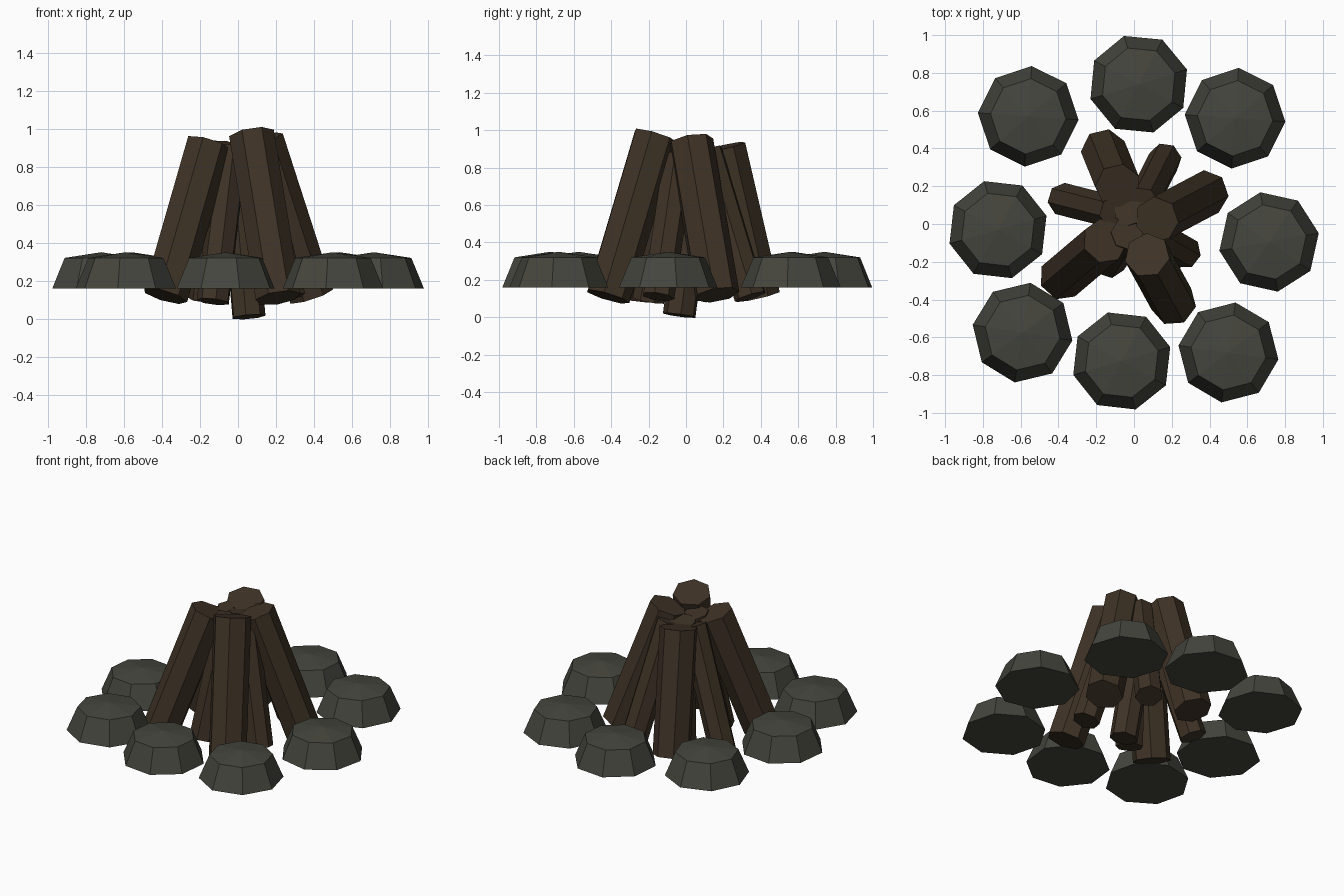
import bpy, bmesh
from math import radians, cos, sin, pi
from mathutils import Vector

if "Cube" in bpy.data.objects:
    bpy.data.objects.remove(bpy.data.objects["Cube"])


def material(name, rgb):
    m = bpy.data.materials.new(name)
    m.diffuse_color = (*rgb, 1)
    m.use_nodes = True
    m.node_tree.nodes["Principled BSDF"].inputs["Base Color"].default_value = m.diffuse_color
    return m


def make_object(name, bm, mat):
    bmesh.ops.recalc_face_normals(bm, faces=bm.faces)
    me = bpy.data.meshes.new(name)
    bm.to_mesh(me)
    bm.free()
    me.materials.append(mat)
    ob = bpy.data.objects.new(name, me)
    bpy.context.collection.objects.link(ob)
    return ob


wood = material("bark_brown", (0.048, 0.032, 0.019))
rock = material("stone_grey", (0.06, 0.06, 0.048))


def stone(name, x, y, turn):
    """Flat-bottomed eight-sided boulder with a shallow crown."""
    bm = bmesh.new()

    def ring(r, z):
        return [bm.verts.new((x + r * cos(radians(turn) + i * pi / 4),
                              y + r * sin(radians(turn) + i * pi / 4), z))
                for i in range(8)]
    base, rim = ring(0.267, 0.16), ring(0.2, 0.32)
    crown = bm.verts.new((x, y, 0.35))
    bm.faces.new(base[::-1])
    for i in range(8):
        j = (i + 1) % 8
        bm.faces.new((base[i], base[j], rim[j], rim[i]))
        bm.faces.new((rim[i], rim[j], crown))
    make_object(name, bm, rock)


def log(name, foot, top, r, turn=0):
    """Seven-sided log between two end centres, ends cut square."""
    foot, top = Vector(foot), Vector(top)
    axis = top - foot
    bm = bmesh.new()
    bmesh.ops.create_cone(bm, cap_ends=True, segments=7, radius1=r,
                          radius2=r, depth=axis.length)
    rot = axis.to_track_quat('Z', 'Y').to_matrix()
    for v in bm.verts:
        a = radians(turn)
        x, y, z = v.co
        p = Vector((x * cos(a) - y * sin(a), x * sin(a) + y * cos(a), z))
        v.co = rot @ p + (foot + top) / 2
    make_object(name, bm, wood)


# Ring of stones: centre x, y and turn
stones = [(-0.56, 0.57, -4), (0.025, 0.74, 17), (0.535, 0.56, -4),
          (0.715, -0.095, 10), (0.5, -0.68, -8), (-0.065, -0.725, 16),
          (-0.59, -0.575, -9), (-0.72, -0.03, 16)]
for n, s in enumerate(stones, 1):
    stone(f"stone_{n}", *s)

# Four thick outer logs leaning together
thick = [((-0.16, 0.385, 0.11), (-0.085, 0.2, 0.91)),
         ((-0.385, -0.285, 0.12), (-0.155, -0.09, 0.92)),
         ((0.21, -0.42, 0.11), (0.07, -0.165, 0.97)),
         ((0.385, 0.165, 0.12), (0.12, 0.025, 0.94))]
for n, (f, t) in enumerate(thick, 1):
    log(f"thick_log_{n}", f, t, 0.122, n * 17)

# Thinner logs between them
thin = [((-0.375, 0.13, 0.11), (-0.1, 0.06, 0.88)),
        ((0.165, 0.345, 0.11), (0.045, 0.11, 0.89)),
        ((0.27, -0.15, 0.11), (0.08, -0.04, 0.86)),
        ((-0.13, -0.2, 0.09), (-0.035, -0.05, 0.9))]
for n, (f, t) in enumerate(thin, 1):
    log(f"thin_log_{n}", f, t, 0.088, n * 23)

# Upright log in the middle, standing on the ground
log("centre_log", (0.055, -0.035, 0.01), (-0.02, 0.08, 0.89), 0.09, 10)
